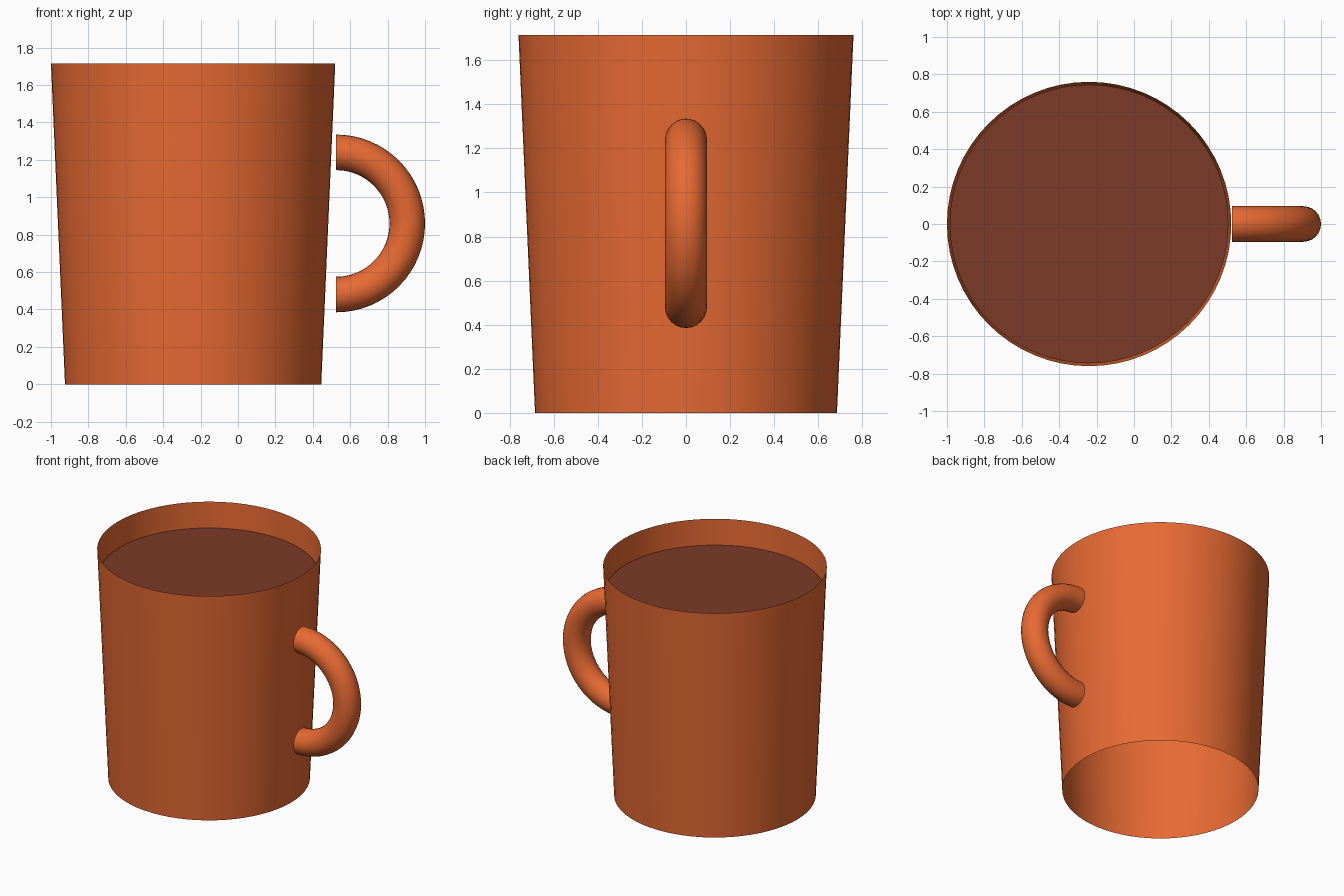
import bpy, bmesh, math

if "Cube" in bpy.data.objects:
    bpy.data.objects.remove(bpy.data.objects["Cube"])


def linear(c):
    c /= 255
    return c / 12.92 if c <= 0.04045 else ((c + 0.055) / 1.055) ** 2.4


def material(name, rgb):
    m = bpy.data.materials.new(name)
    m.diffuse_color = (*[linear(c) for c in rgb], 1)
    m.use_nodes = True
    m.node_tree.nodes["Principled BSDF"].inputs["Base Color"].default_value = m.diffuse_color
    return m


def add_object(name, bm, mat):
    bmesh.ops.recalc_face_normals(bm, faces=bm.faces)
    mesh = bpy.data.meshes.new(name)
    bm.to_mesh(mesh)
    bm.free()
    mesh.materials.append(mat)
    for poly in mesh.polygons:
        poly.use_smooth = True
    ob = bpy.data.objects.new(name, mesh)
    bpy.context.collection.objects.link(ob)
    return ob


orange = material("orange glaze", (232, 106, 51))
brown = material("coffee brown", (124, 58, 40))

CUP_X, HEIGHT = -0.24, 1.715

# Cup wall: thin tapered tube, open at both ends
bm = bmesh.new()
bmesh.ops.create_cone(bm, cap_ends=False, segments=64,
                      radius1=0.685, radius2=0.76, depth=HEIGHT)
wall = add_object("cup_wall", bm, orange)
wall.location = (CUP_X, 0, HEIGHT / 2)

# Coffee surface: flat disc just below the rim
bm = bmesh.new()
bmesh.ops.create_circle(bm, cap_ends=True, segments=64, radius=0.745)
for f in bm.faces:
    if f.normal.z < 0:
        f.normal_flip()
coffee = add_object("coffee", bm, brown)
coffee.location = (CUP_X, 0, 1.525)

# Handle: half ring with open ends beside the wall
bm = bmesh.new()
MAJOR, MINOR, STEPS, SIDES = 0.38, 0.095, 32, 24
rings = []
for i in range(STEPS + 1):
    a = math.pi * (i / STEPS - 0.5)
    ring = []
    for j in range(SIDES):
        b = 2 * math.pi * j / SIDES
        r = MAJOR + MINOR * math.cos(b)
        ring.append(bm.verts.new((r * math.cos(a), MINOR * math.sin(b), r * math.sin(a))))
    rings.append(ring)
for lower, upper in zip(rings, rings[1:]):
    for j in range(SIDES):
        k = (j + 1) % SIDES
        bm.faces.new((lower[j], lower[k], upper[k], upper[j]))
handle = add_object("handle", bm, orange)
handle.location = (0.525, 0, 0.86)
